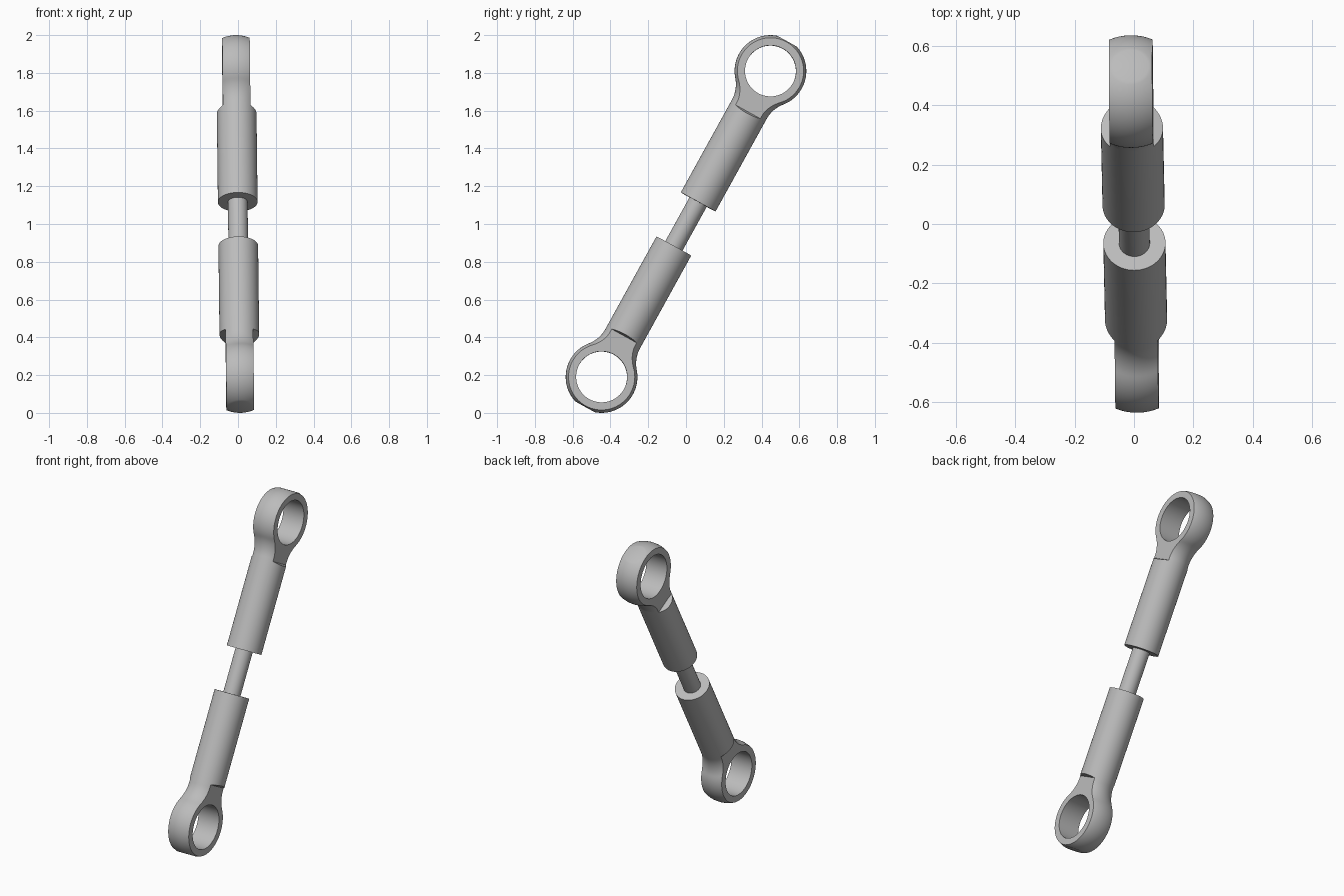
import bpy, bmesh
from math import sin, cos, pi, radians, atan2, sqrt
from mathutils import Matrix

cube = bpy.data.objects.get("Cube")
if cube:
    bpy.data.objects.remove(cube, do_unlink=True)

metal = bpy.data.materials.new("plain_grey_metal")
metal.use_nodes = True
grey = (0.5, 0.5, 0.5, 1)
metal.diffuse_color = grey
metal.node_tree.nodes["Principled BSDF"].inputs["Base Color"].default_value = grey

# Lengths are measured along the link axis from its middle
SLEEVE_R, SLEEVE_START = 0.105, 0.133
EYE_Z, EYE_R, HOLE_R = 0.925, 0.19, 0.135
FLAT_X, FLAT_START = 0.073, 0.678
FILLET = 0.17
CAP_R = 0.06
LEAN = Matrix.Rotation(radians(-28.9), 4, 'X') @ Matrix.Rotation(radians(-0.6), 4, 'Y')


def make_object(name, bm):
    bmesh.ops.recalc_face_normals(bm, faces=bm.faces)
    mesh = bpy.data.meshes.new(name)
    bm.to_mesh(mesh)
    bm.free()
    mesh.materials.append(metal)
    obj = bpy.data.objects.new(name, mesh)
    bpy.context.collection.objects.link(obj)
    return obj


def activate(obj):
    bpy.ops.object.select_all(action='DESELECT')
    obj.select_set(True)
    bpy.context.view_layer.objects.active = obj


def lathe(name, profile, segments=72):
    bm = bmesh.new()
    verts = [bm.verts.new((r, 0, z)) for r, z in profile]
    edges = [bm.edges.new(pair) for pair in zip(verts, verts[1:])]
    bmesh.ops.spin(bm, geom=verts + edges, cent=(0, 0, 0), axis=(0, 0, 1),
                   angle=2 * pi, steps=segments)
    bmesh.ops.remove_doubles(bm, verts=bm.verts, dist=1e-5)
    return make_object(name, bm)


def cut(obj, cutter):
    cutter.hide_render = True
    mod = obj.modifiers.new("cut", 'BOOLEAN')
    mod.operation, mod.solver, mod.object = 'DIFFERENCE', 'EXACT', cutter
    activate(obj)
    bpy.ops.object.modifier_apply(modifier=mod.name)
    bpy.data.objects.remove(cutter, do_unlink=True)


def rod_end(name, flip):
    # Sleeve, concave neck and ball end as one turned profile
    neck_r = SLEEVE_R + FILLET
    neck_drop = sqrt((EYE_R + FILLET) ** 2 - neck_r ** 2)
    neck_z = EYE_Z - neck_drop
    meet = atan2(neck_drop, neck_r)
    profile = [(0, SLEEVE_START), (SLEEVE_R, SLEEVE_START)]
    for i in range(13):
        a = meet * i / 12
        profile.append((neck_r - FILLET * cos(a), neck_z + FILLET * sin(a)))
    last = pi / 2 - atan2(CAP_R, sqrt(EYE_R ** 2 - CAP_R ** 2))
    for i in range(1, 33):
        a = -meet + (last + meet) * i / 32
        profile.append((EYE_R * cos(a), EYE_Z + EYE_R * sin(a)))
    profile.append((0, profile[-1][1]))
    obj = lathe(name, profile)

    # Flats milled on both cheeks of the eye
    for side in (-1, 1):
        bm = bmesh.new()
        bmesh.ops.create_cube(bm, size=1)
        for v in bm.verts:
            outer = v.co.x * side > 0
            v.co.x = side * (0.3 if outer else FLAT_X)
            v.co.y *= 0.8
            v.co.z = 1.4 if v.co.z > 0 else FLAT_START - (0.07 if outer else 0)
        cut(obj, make_object("flat_cutter", bm))

    # Through hole across the eye
    bm = bmesh.new()
    bmesh.ops.create_cone(bm, cap_ends=True, segments=72, radius1=HOLE_R,
                          radius2=HOLE_R, depth=0.8,
                          matrix=Matrix.Translation((0, 0, EYE_Z)) @ Matrix.Rotation(pi / 2, 4, 'Y'))
    cut(obj, make_object("hole_cutter", bm))
    finish(obj, Matrix.Rotation(pi if flip else 0, 4, 'X'))


def finish(obj, turn=Matrix.Identity(4)):
    obj.data.transform(Matrix.Translation((0, 0, 1)) @ LEAN @ turn)
    activate(obj)
    bpy.ops.object.shade_smooth_by_angle(angle=radians(30))


rod_end("upper_rod_end", False)
rod_end("lower_rod_end", True)

# Thin rod joining the two sleeves
rod_half = SLEEVE_START + 0.03
finish(lathe("connecting_rod", [(0, -rod_half), (0.052, -rod_half),
                                (0.052, rod_half), (0, rod_half)], 48))
